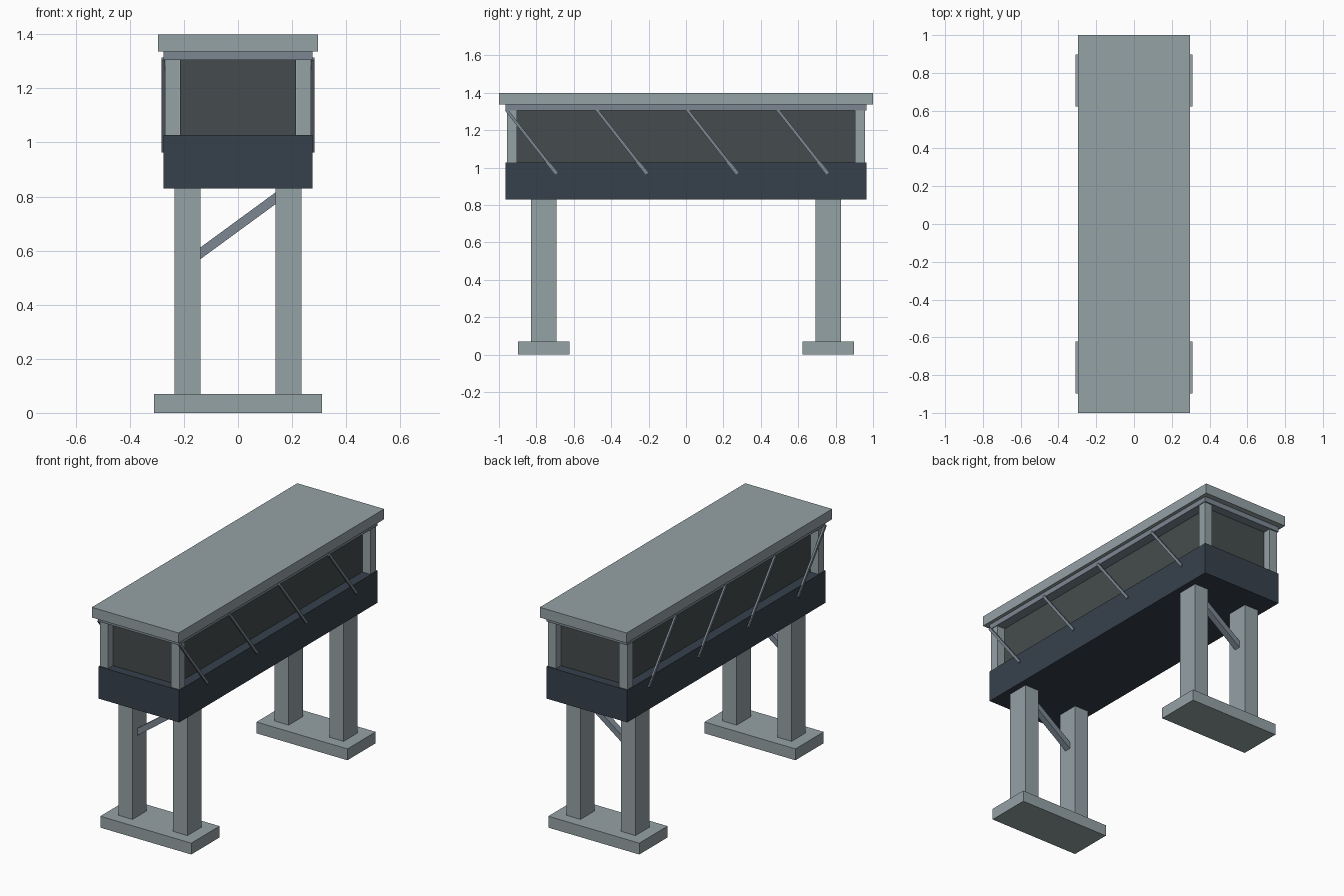
import bpy, math

if "Cube" in bpy.data.objects:
    bpy.data.objects.remove(bpy.data.objects["Cube"])


def material(name, r, g, b):
    m = bpy.data.materials.new(name)
    m.diffuse_color = (r, g, b, 1)
    m.use_nodes = True
    m.node_tree.nodes["Principled BSDF"].inputs["Base Color"].default_value = m.diffuse_color
    return m


PALE = material("pale_concrete", 0.30, 0.36, 0.38)
STEEL = material("steel", 0.20, 0.245, 0.29)
NAVY = material("dark_panel", 0.037, 0.053, 0.072)
GLASS = material("dark_glass", 0.06, 0.072, 0.075)


def box(name, center, size, mat, rot=(0, 0, 0)):
    bpy.ops.mesh.primitive_cube_add(size=1, location=center, rotation=rot)
    o = bpy.context.object
    o.name = name
    o.scale = size
    o.data.materials.append(mat)
    return o


# Elevated cabin: lower band, glazed core, header and flat roof
box("lower_band", (0, 0, 0.929), (0.55, 1.93, 0.198), NAVY)
box("glazed_core", (0, 0, 1.1665), (0.43, 1.82, 0.277), GLASS)
box("header_beam", (0, 0, 1.321), (0.55, 1.93, 0.032), STEEL)
box("roof_slab", (0, 0, 1.3685), (0.592, 2.0, 0.063), PALE)

# Corner posts
for sx in (-1, 1):
    for sy in (-1, 1):
        box("corner_post", (sx * 0.243, sy * 0.93, 1.1665),
            (0.055, 0.055, 0.277), PALE)

# Slanted side rods, same direction on both sides
rise, run = -0.342, 0.269
for sx in (-1, 1):
    for i in range(4):
        box("side_rod", (sx * 0.276, -0.827 + i * 0.4835, 1.139),
            (0.012, math.hypot(run, rise), 0.016), STEEL,
            (math.atan2(rise, run), 0, 0))

# Two pier frames: footing, twin legs and a diagonal brace
for sy in (-1, 1):
    y = sy * 0.76
    box("footing", (0, y, 0.035), (0.62, 0.275, 0.07), PALE)
    for sx in (-1, 1):
        box("pier_leg", (sx * 0.187, y, 0.45), (0.097, 0.137, 0.76), PALE)
    box("diagonal_brace", (0, y, 0.692), (0.40, 0.04, 0.035), STEEL,
        (0, -math.atan2(0.205, 0.28), 0))
